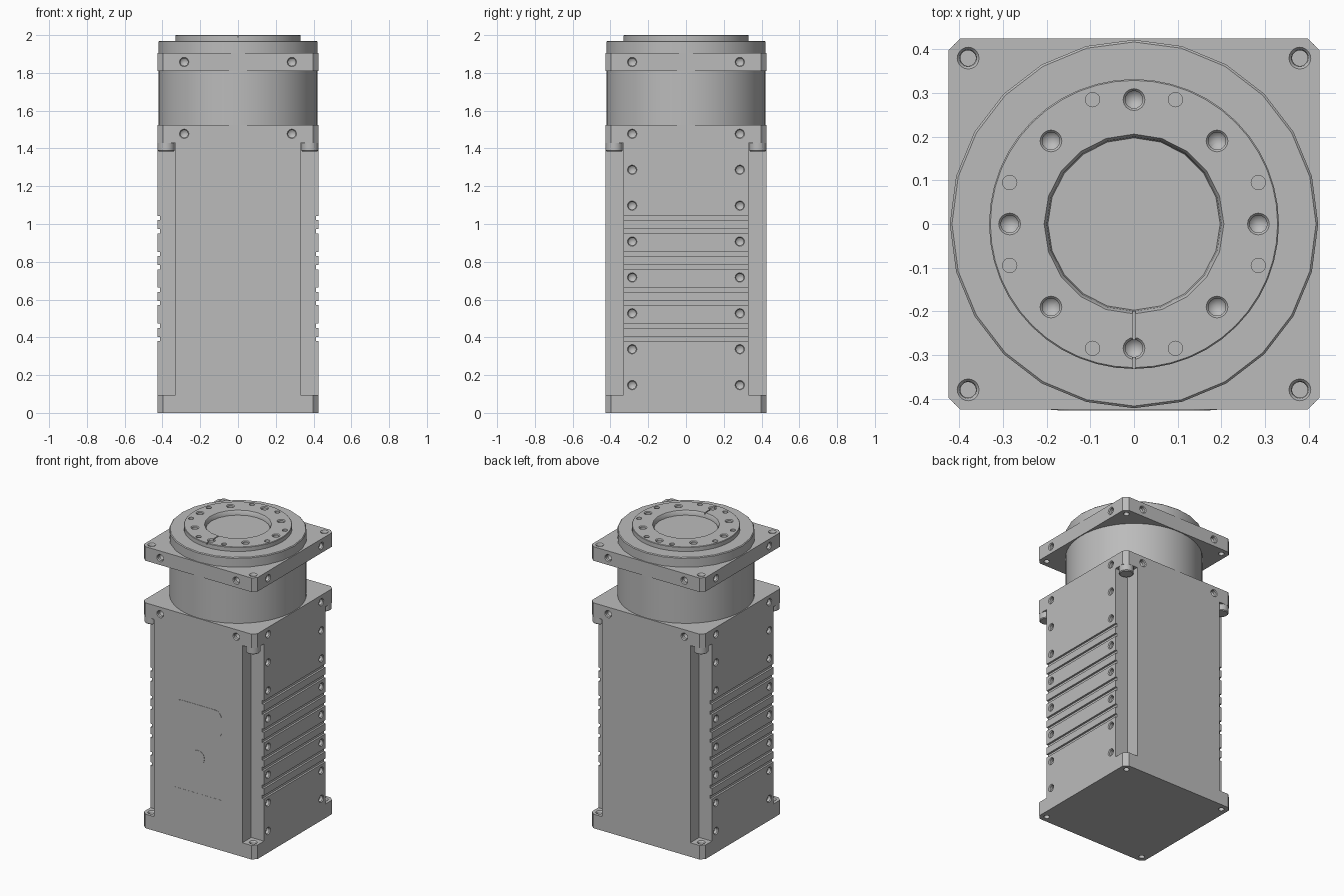
import bpy, bmesh, math
from mathutils import Matrix, Vector

if "Cube" in bpy.data.objects:
    bpy.data.objects.remove(bpy.data.objects["Cube"])

grey = bpy.data.materials.new("machined_grey")
grey.use_nodes = True
colour = (0.5, 0.5, 0.5, 1)
grey.diffuse_color = colour
grey.node_tree.nodes["Principled BSDF"].inputs["Base Color"].default_value = colour

H = 0.425       # half width of the square housing
N = 0.33        # inner edge of the corner notches
BOLT = 0.38     # corner bolt position
SCREW = 0.285   # side screw position
SIGNS = (-1, 1)


def finish(name, bm):
    bmesh.ops.remove_doubles(bm, verts=bm.verts, dist=1e-5)
    bmesh.ops.recalc_face_normals(bm, faces=bm.faces)
    mesh = bpy.data.meshes.new(name)
    bm.to_mesh(mesh)
    bm.free()
    mesh.materials.append(grey)
    obj = bpy.data.objects.new(name, mesh)
    bpy.context.collection.objects.link(obj)
    return obj


def prism(bm, points, low, high, matrix=Matrix()):
    """Extrude a closed outline from low to high along local z."""
    face = bm.faces.new([bm.verts.new(matrix @ Vector((x, y, low))) for x, y in points])
    new = bmesh.ops.extrude_face_region(bm, geom=[face])["geom"]
    shift = matrix.to_3x3() @ Vector((0, 0, high - low))
    bmesh.ops.translate(bm, vec=shift, verts=[v for v in new if isinstance(v, bmesh.types.BMVert)])


def box(bm, low, high):
    prism(bm, [(low[0], low[1]), (high[0], low[1]), (high[0], high[1]), (low[0], high[1])], low[2], high[2])


def lathe(bm, profile, sides, matrix=Matrix()):
    """Spin a radius/height profile around local z."""
    verts = [bm.verts.new((r, 0, z)) for r, z in profile]
    edges = [bm.edges.new(pair) for pair in zip(verts, verts[1:])]
    if profile[0][0] > 0:
        edges.append(bm.edges.new((verts[-1], verts[0])))
    before = set(bm.verts) - set(verts)
    bmesh.ops.spin(bm, geom=verts + edges, axis=(0, 0, 1), cent=(0, 0, 0),
                   angle=math.tau, steps=sides, use_duplicate=False)
    bmesh.ops.transform(bm, matrix=matrix, verts=[v for v in bm.verts if v not in before])


def hole(bm, place, out, r=0.025, depth=0.04):
    """Countersunk hole with a conical end, opening towards out."""
    matrix = Matrix.Translation(place) @ Vector(out).to_track_quat('Z', 'Y').to_matrix().to_4x4()
    lathe(bm, [(0, -depth), (r * 0.8, -depth * 0.6), (r * 0.8, -0.006), (r, 0), (r, 0.01), (0, 0.01)], 16, matrix)


def pin(bm, place, r, low, high, sides=16):
    lathe(bm, [(0, low), (r, low), (r, high), (0, high)], sides, Matrix.Translation(place))


def cut(obj, bm):
    cutter = finish("cutter", bm)
    cutter.hide_render = True
    mod = obj.modifiers.new("cut", 'BOOLEAN')
    mod.operation, mod.solver, mod.object = 'DIFFERENCE', 'EXACT', cutter
    bpy.context.view_layer.update()
    mesh = bpy.data.meshes.new_from_object(obj.evaluated_get(bpy.context.evaluated_depsgraph_get()))
    obj.modifiers.clear()
    obj.data = mesh
    mesh.name = obj.name
    bpy.data.objects.remove(cutter)


def smooth(*objs):
    bpy.ops.object.select_all(action='DESELECT')
    for obj in objs:
        obj.select_set(True)
    bpy.context.view_layer.objects.active = objs[0]
    bpy.ops.object.shade_smooth_by_angle(angle=math.radians(30))


def mirrored(quarter):
    """Complete a first-quadrant outline symmetrically in x and y."""
    half = quarter + [(-x, y) for x, y in reversed(quarter)]
    return half + [(-x, -y) for x, y in half]


# Chamfered square plates, with corner bores and side screws
def square_plate(name, low, high, screws, bores):
    bm = bmesh.new()
    prism(bm, mirrored([(H, H - 0.027), (H - 0.027, H)]), low, high)
    plate = finish(name, bm)
    bm = bmesh.new()
    for sx in SIGNS:
        for sy in SIGNS:
            if bores:
                lathe(bm, [(0, low - 0.01), (0.018, low - 0.01), (0.018, high - 0.02), (0.02, high - 0.006),
                           (0.025, high), (0.025, high + 0.01), (0, high + 0.01)], 20,
                      Matrix.Translation((sx * BOLT, sy * BOLT, 0)))
            if screws:
                mid = (low + high) / 2
                hole(bm, (sx * SCREW, sy * H, mid), (0, sy, 0))
                hole(bm, (sx * H, sy * SCREW, mid), (sx, 0, 0))
    cut(plate, bm)
    return plate


base = square_plate("base_plate", 0, 0.095, False, True)
shoulder = square_plate("shoulder_plate", 1.43, 1.525, True, False)
flange = square_plate("flange_plate", 1.81, 1.905, True, True)

# Housing with notched corners, side grooves and screw holes
bm = bmesh.new()
prism(bm, mirrored([(H, N), (N, N), (N, H)]), 0.095, 1.43)
housing = finish("housing", bm)
bm = bmesh.new()
for sx in SIGNS:
    for i in range(4):
        for z in (0.38 + i * 0.19, 0.45 + i * 0.19):
            xs = sorted((sx * (H - 0.013), sx * (H + 0.02)))
            box(bm, (xs[0], -0.4, z), (xs[1], 0.4, z + 0.023))
    for i in range(7):
        for sy in SIGNS:
            hole(bm, (sx * H, sy * SCREW, 0.147 + i * 0.19), (sx, 0, 0))
cut(housing, bm)

# Corner bolts under the shoulder
bm = bmesh.new()
for sx in SIGNS:
    for sy in SIGNS:
        lathe(bm, [(0, 1.385), (0.04, 1.385), (0.045, 1.39), (0.045, 1.43), (0, 1.43)], 24,
              Matrix.Translation((sx * BOLT, sy * BOLT, 0)))
bolts = finish("corner_bolts", bm)

# Thin front plates: rounded cover, round cap and label
def rounded(w, h, r, steps=6):
    arc = [(w - r + r * math.cos(a), h - r + r * math.sin(a))
           for a in (math.pi / 2 * i / steps for i in range(steps + 1))]
    return mirrored(arc)


def front_plate(name, outline, z, thick):
    bm = bmesh.new()
    matrix = Matrix.Translation((0, -H, z)) @ Matrix.Rotation(math.pi / 2, 4, 'X')
    prism(bm, outline, -0.005, thick, matrix)
    return finish(name, bm)


front_plate("front_cover", rounded(0.175, 0.095, 0.05), 0.845, 0.002)
front_plate("front_cap", rounded(0.047, 0.047, 0.0465), 0.585, 0.002)
front_plate("front_label", mirrored([(0.19, 0.05)]), 0.29, 0.001)

# Neck
bm = bmesh.new()
pin(bm, (0, 0, 0), 0.42, 1.525, 1.81, 64)
neck = finish("neck", bm)

# Turning disc and mounting rim
bm = bmesh.new()
lathe(bm, [(0, 1.905), (0.422, 1.905), (0.422, 1.965), (0.417, 1.97), (0, 1.97)], 24)
disc = finish("turning_disc", bm)
bm = bmesh.new()
lathe(bm, [(0, 1.97), (0.332, 1.97), (0.332, 1.997), (0.329, 2), (0, 2)], 48)
rim = finish("mounting_rim", bm)


def rim_holes(bm):
    for i in range(8):
        a = i * math.pi / 4
        r = SCREW if i % 2 == 0 else 0.269
        hole(bm, (r * math.cos(a), r * math.sin(a), 2), (0, 0, 1), 0.025, 0.05)
    for sx in SIGNS:
        for sy in SIGNS:
            pin(bm, (sx * 0.095, sy * SCREW, 0), 0.0165, 1.96, 2.01)
            pin(bm, (sx * SCREW, sy * 0.095, 0), 0.0165, 1.96, 2.01)
    return bm


cut(disc, rim_holes(bmesh.new()))
cut(rim, rim_holes(bmesh.new()))

# Central recess and the index slot at the front of the rim
bm = bmesh.new()
lathe(bm, [(0, 1.96), (0.196, 1.96), (0.2, 1.99), (0.206, 2), (0.206, 2.01), (0, 2.01)], 20)
cut(rim, bm)
bm = bmesh.new()
box(bm, (-0.003, -0.35, 1.99), (0.003, -0.15, 2.01))
cut(rim, bm)

smooth(base, shoulder, flange, housing, bolts, neck, disc, rim)
